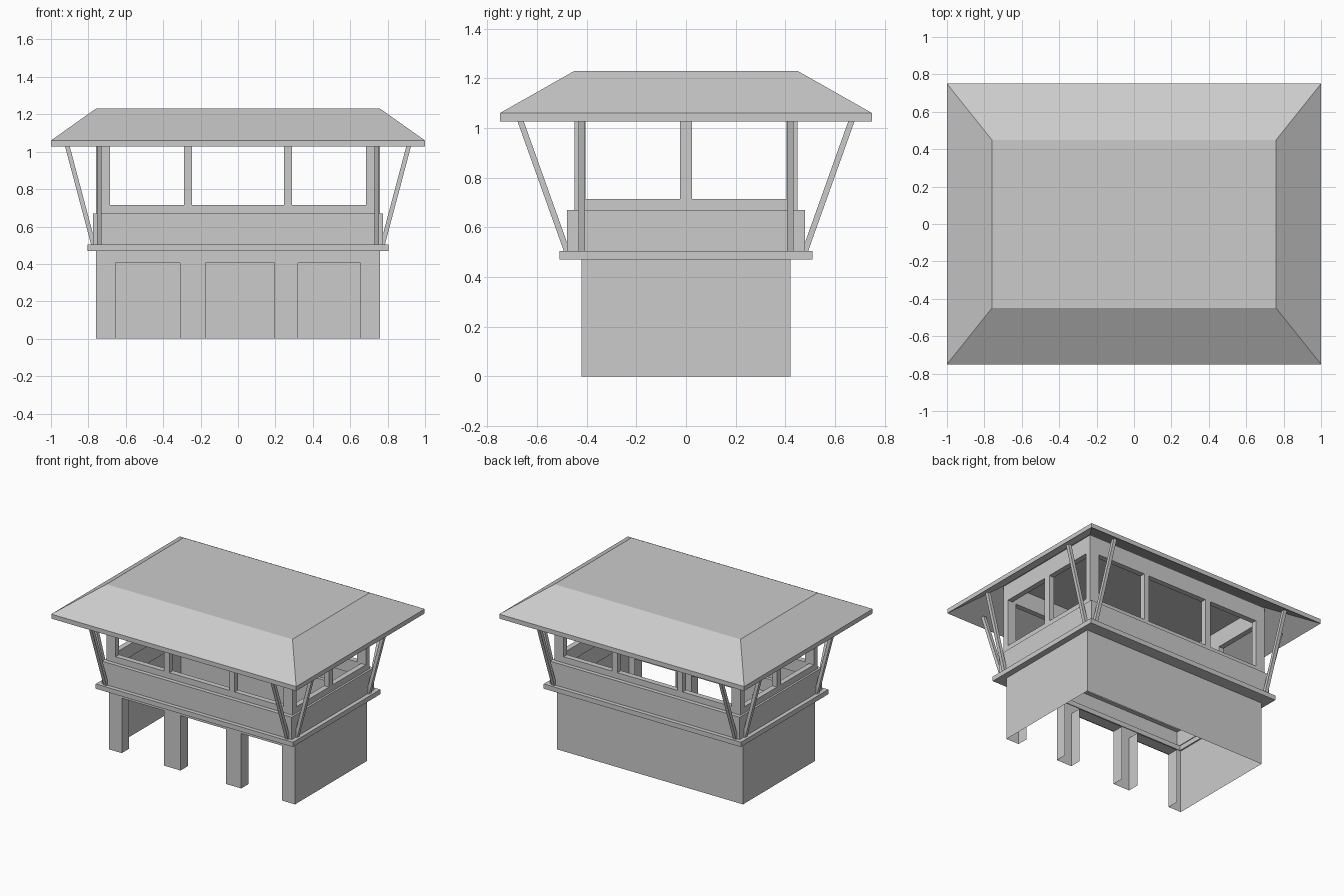
import bpy, bmesh
from mathutils import Vector

if "Cube" in bpy.data.objects:
    bpy.data.objects.remove(bpy.data.objects["Cube"])


def mesh_object(name, verts, faces):
    me = bpy.data.meshes.new(name)
    me.from_pydata(verts, [], faces)
    bm = bmesh.new()
    bm.from_mesh(me)
    bmesh.ops.remove_doubles(bm, verts=bm.verts, dist=1e-5)
    bmesh.ops.recalc_face_normals(bm, faces=bm.faces)
    bm.to_mesh(me)
    bm.free()
    ob = bpy.data.objects.new(name, me)
    bpy.context.collection.objects.link(ob)
    return ob


def rect(x, y, z):
    return [(-x, -y, z), (x, -y, z), (x, y, z), (-x, y, z)]


def loft(name, rings, closed=False, caps=()):
    """Skin a list of rectangles; optionally join last to first."""
    verts = [v for r in rings for v in r]
    n, faces = len(rings), []
    for k in range(n if closed else n - 1):
        a, b = 4 * k, 4 * ((k + 1) % n)
        faces += [(a + i, a + (i + 1) % 4, b + (i + 1) % 4, b + i) for i in range(4)]
    faces += [tuple(4 * k + i for i in range(4)) for k in caps]
    return mesh_object(name, verts, faces)


def ring(name, ox, oy, ix, iy, z0, z1):
    return loft(name, [rect(ox, oy, z0), rect(ox, oy, z1),
                       rect(ix, iy, z1), rect(ix, iy, z0)], closed=True)


def box(name, x0, x1, y0, y1, z0, z1):
    c = Vector(((x0 + x1) / 2, (y0 + y1) / 2, 0))
    hx, hy = abs(x1 - x0) / 2, abs(y1 - y0) / 2
    ob = loft(name, [rect(hx, hy, z0), rect(hx, hy, z1)], caps=(0, 1))
    for v in ob.data.vertices:
        v.co += c
    return ob


# lower walls: thin shell, open underneath, three openings in the front
X, Y, H, TOP, D = 0.76, 0.42, 0.47, 0.405, 0.085
mesh_object("lower_walls", rect(X, Y, 0) + rect(X, Y, H),
            [(1, 2, 6, 5), (2, 3, 7, 6), (3, 0, 4, 7)])
openings = [(-0.655, -0.31), (-0.175, 0.195), (0.32, 0.655)]
edges = [-X] + [e for o in openings for e in o] + [X]
verts, faces = [], []


def quad(*pts):
    faces.append(tuple(range(len(verts), len(verts) + 4)))
    verts.extend(pts)


for a, b in zip(edges[::2], edges[1::2]):
    quad((a, -Y, 0), (b, -Y, 0), (b, -Y, TOP), (a, -Y, TOP))
for a, b in zip(edges, edges[1:]):
    quad((a, -Y, TOP), (b, -Y, TOP), (b, -Y, H), (a, -Y, H))
for a, b in openings:
    for x in (a, b):
        quad((x, -Y, 0), (x, -Y + D, 0), (x, -Y + D, TOP), (x, -Y, TOP))
    quad((a, -Y, TOP), (b, -Y, TOP), (b, -Y + D, TOP), (a, -Y + D, TOP))
mesh_object("front_pillars", verts, faces)

# ledge and parapet
ring("ledge", 0.805, 0.51, 0.75, 0.415, 0.47, 0.505)
ring("parapet", 0.775, 0.48, 0.745, 0.44, 0.505, 0.67)

# window frame: sill, head beam and posts
FX, FY, T = 0.76, 0.45, 0.04
ring("window_sill", FX, FY, FX - T, FY - T, 0.62, 0.715)
ring("head_beam", FX, FY, FX - T, FY - T, 1.065, 1.19)
for sx in (-1, 1):
    for sy in (-1, 1):
        box("corner_post_long", sx * 0.685, sx * FX, sy * (FY - T), sy * FY, 0.715, 1.065)
        box("corner_post_short", sx * (FX - T), sx * FX, sy * 0.405, sy * FY, 0.715, 1.065)
        box("window_post", sx * 0.245, sx * 0.288, sy * (FY - T), sy * FY, 0.715, 1.065)
    box("side_window_post", sx * (FX - T), sx * FX, -0.025, 0.025, 0.715, 1.065)

# hipped roof with a hollow underside
loft("roof", [rect(0.76, 0.45, 1.195), rect(1, 0.75, 1.027),
              rect(1, 0.75, 1.06), rect(0.76, 0.45, 1.23)], caps=(0, 3))


# slanted roof braces, two at each corner
def brace(name, sx, sy, p, q, along_x):
    w = 0.0125
    vs = []
    for (u, z) in (p, q):
        for du, dt in ((-w, -w), (w, -w), (w, w), (-w, w)):
            if along_x:
                vs.append((sx * (u + du), sy * (0.42 + dt), z))
            else:
                vs.append((sx * (0.742 + dt), sy * (u + du), z))
    mesh_object(name, vs, [(0, 1, 2, 3), (4, 5, 6, 7)] +
                [(i, (i + 1) % 4, 4 + (i + 1) % 4, 4 + i) for i in range(4)])


for sx in (-1, 1):
    for sy in (-1, 1):
        brace("side_brace", sx, sy, (0.772, 0.5), (0.922, 1.065), True)
        brace("front_back_brace", sx, sy, (0.478, 0.5), (0.678, 1.06), False)
